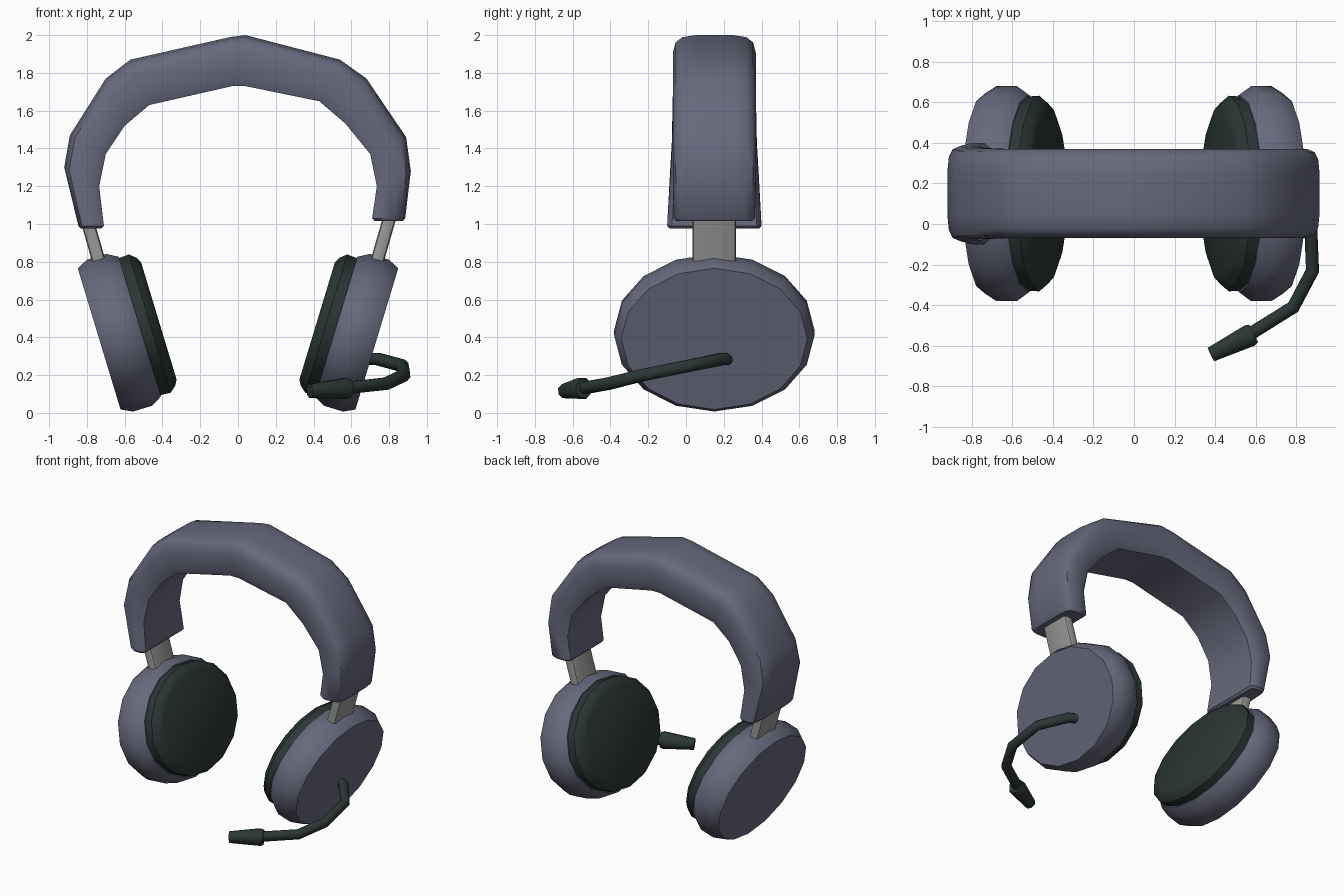
import bpy
import bmesh
import math
from mathutils import Vector, Matrix

if "Cube" in bpy.data.objects:
    bpy.data.objects.remove(bpy.data.objects["Cube"])

MID_Y = 0.15  # the band and cups share this centre line


def material(name, colour):
    m = bpy.data.materials.new(name)
    m.use_nodes = True
    m.diffuse_color = (*colour, 1)
    bsdf = next(n for n in m.node_tree.nodes if n.type == 'BSDF_PRINCIPLED')
    bsdf.inputs["Base Color"].default_value = (*colour, 1)
    return m


SHELL = material("slate blue shell", (0.135, 0.142, 0.205))
DARK = material("dark green foam", (0.024, 0.038, 0.035))
METAL = material("grey metal", (0.32, 0.32, 0.31))


def finish(bm, name, mat, angle=35):
    bmesh.ops.recalc_face_normals(bm, faces=bm.faces)
    mesh = bpy.data.meshes.new(name)
    bm.to_mesh(mesh)
    bm.free()
    mesh.materials.append(mat)
    obj = bpy.data.objects.new(name, mesh)
    bpy.context.collection.objects.link(obj)
    bpy.ops.object.select_all(action='DESELECT')
    obj.select_set(True)
    bpy.context.view_layer.objects.active = obj
    bpy.ops.object.shade_smooth_by_angle(angle=math.radians(angle))
    return obj


def loft(rings):
    """Skin closed rings of equal size and cap both ends; returns mesh and caps."""
    bm = bmesh.new()
    loops = [[bm.verts.new(p) for p in ring] for ring in rings]
    n = len(loops[0])
    for a, b in zip(loops, loops[1:]):
        for i in range(n):
            j = (i + 1) % n
            bm.faces.new((a[i], a[j], b[j], b[i]))
    caps = [bm.faces.new(loops[0]), bm.faces.new(loops[-1])]
    bmesh.ops.recalc_face_normals(bm, faces=bm.faces)
    return bm, caps


def tube(points, radii, sides):
    """Rings set square to the path, skinned together."""
    pts = [Vector(p) for p in points]
    rings = []
    for i, p in enumerate(pts):
        along = (pts[min(i + 1, len(pts) - 1)] - pts[max(i - 1, 0)]).normalized()
        side = along.cross(Vector((0, 0, 1))).normalized()
        up = side.cross(along)
        angles = [math.tau * (k + 0.5) / sides for k in range(sides)]
        rings.append([p + radii[i] * (side * math.cos(a) + up * math.sin(a))
                      for a in angles])
    return loft(rings)[0]


# Headband: outer x, z, inner x, z and half width at each station
stations = [
    (-0.845, 0.99, -0.71, 0.99, 0.25), (-0.92, 1.30, -0.735, 1.20, 0.235),
    (-0.89, 1.47, -0.70, 1.37, 0.225), (-0.70, 1.77, -0.60, 1.52, 0.22),
    (-0.57, 1.87, -0.47, 1.63, 0.22), (-0.04, 1.99, -0.03, 1.73, 0.22),
    (0.04, 2.00, 0.04, 1.73, 0.22), (0.54, 1.87, 0.43, 1.65, 0.22),
    (0.68, 1.77, 0.57, 1.53, 0.22), (0.89, 1.46, 0.70, 1.37, 0.22),
    (0.915, 1.28, 0.735, 1.20, 0.22), (0.885, 1.03, 0.71, 1.03, 0.215)]
# Half section: share of half width, share of thickness from the outside
half = [(0.45, 0), (0.77, 0.04), (0.93, 0.14), (1, 0.35), (1, 0.8), (0.9, 1)]
section = half + [(-w, d) for w, d in reversed(half)]
rings = []
for ox, oz, ix, iz, width in stations:
    outer, inner = Vector((ox, MID_Y, oz)), Vector((ix, MID_Y, iz))
    rings.append([outer.lerp(inner, d) + Vector((0, w * width, 0))
                  for w, d in section])
bm, caps = loft(rings)
bmesh.ops.inset_individual(bm, faces=caps, thickness=0.015, depth=0.015)
finish(bm, "headband", SHELL, 40)


def disc(name, mat, side, profile):
    """Elliptical disc, tilted out at the top; profile is axis offset, scale."""
    axis = Vector((side * 0.957, 0, -0.29))
    up = Vector((side * 0.29, 0, 0.957))
    centre = Vector((side * 0.625, MID_Y, 0.425))
    angles = [math.tau * k / 16 for k in range(16)]
    rings = [[centre + axis * t + up * (0.42 * s * math.sin(a))
              + Vector((0, 0.53 * s * math.cos(a), 0)) for a in angles]
             for t, s in profile]
    finish(loft(rings)[0], name, mat, 40)


for label, side in (("left", 1), ("right", -1)):
    disc(label + "_ear_cup", SHELL, side,
         [(0.115, 0.93), (0.055, 1), (-0.05, 1), (-0.11, 0.92)])
    disc(label + "_ear_pad", DARK, side,
         [(-0.09, 0.9), (-0.165, 0.91), (-0.2, 0.84), (-0.215, 0.77)])

    # Flat slider joining the cup to the band
    bm = bmesh.new()
    bmesh.ops.create_cube(bm, size=1)
    bmesh.ops.scale(bm, vec=(0.07, 0.23, 0.32), verts=bm.verts)
    upright = [e for e in bm.edges
               if abs(e.verts[0].co.z - e.verts[1].co.z) > 0.1]
    bmesh.ops.bevel(bm, geom=upright, offset=0.02, segments=2, affect='EDGES',
                    profile=0.5)
    bm.transform(Matrix.Translation((side * 0.77, MID_Y, 0.92))
                 @ Matrix.Rotation(side * math.radians(16), 4, 'Y'))
    finish(bm, label + "_slider", METAL)

# Microphone boom and capsule on the left cup
boom = [(0.68, 0.22, 0.285), (0.74, 0.19, 0.285), (0.87, 0.02, 0.25),
        (0.88, -0.23, 0.2), (0.785, -0.41, 0.155), (0.56, -0.55, 0.13)]
finish(tube(boom, [0.035] * len(boom), 8), "microphone_boom", DARK, 50)
capsule = [(0.59, -0.54, 0.13), (0.57, -0.55, 0.13), (0.38, -0.643, 0.115)]
finish(tube(capsule, [0.052, 0.06, 0.04], 8), "microphone", DARK, 50)
